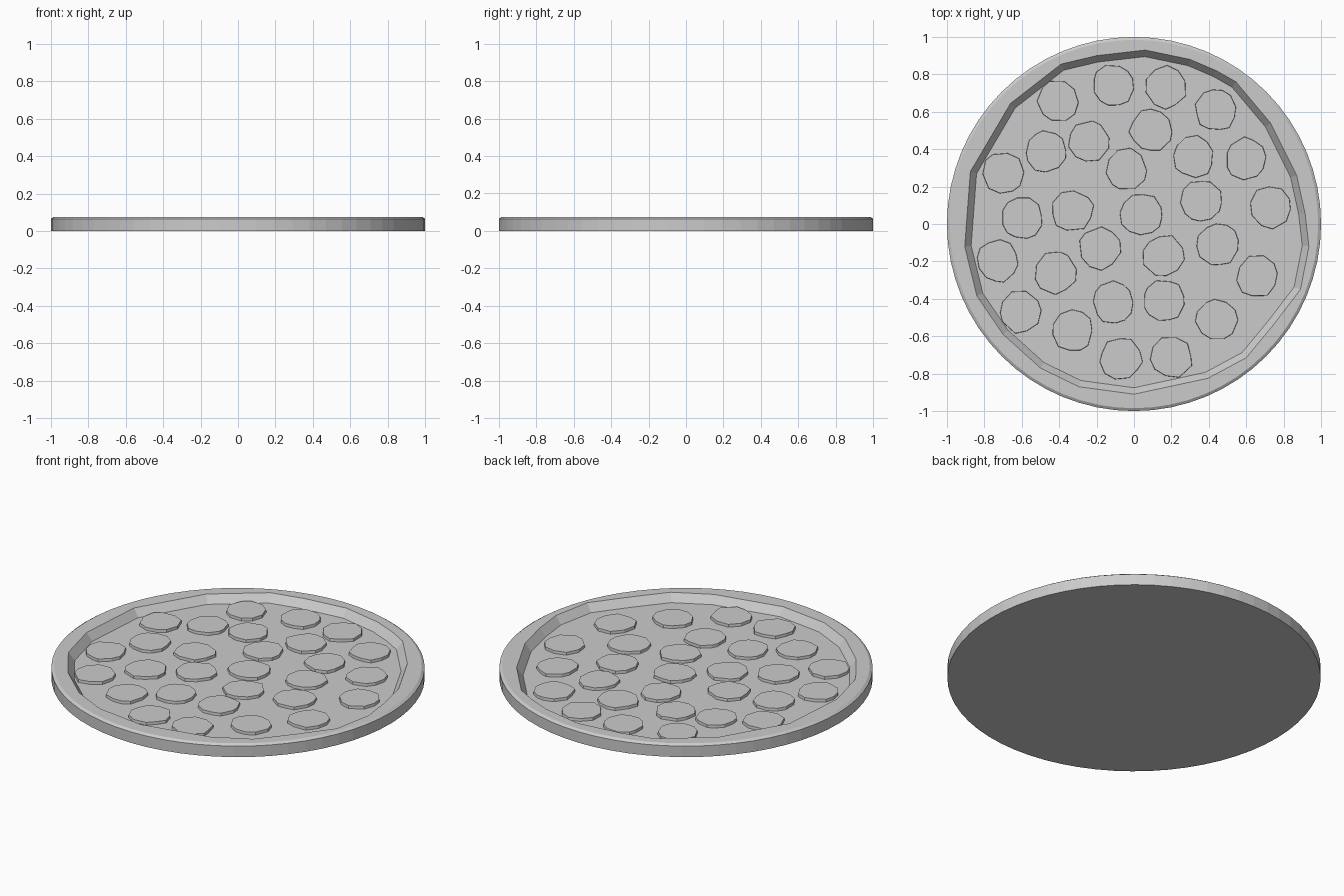
import bpy, bmesh, math, random
from mathutils import Vector

cube = bpy.data.objects.get("Cube")
if cube:
    bpy.data.objects.remove(cube)

random.seed(4)
SEGMENTS = 64
TOP, FLOOR, STONE_TOP = 0.075, 0.03, 0.046

stone_grey = bpy.data.materials.new("stone grey")
stone_grey.use_nodes = True
colour = (0.6, 0.6, 0.6, 1)
stone_grey.diffuse_color = colour
stone_grey.node_tree.nodes["Principled BSDF"].inputs["Base Color"].default_value = colour


def circle(radius):
    angles = [math.tau * i / SEGMENTS for i in range(SEGMENTS)]
    return [(radius * math.cos(a), radius * math.sin(a)) for a in angles]


def add_ring(bm, outline, z):
    return [bm.verts.new((x, y, z)) for x, y in outline]


def join_rings(bm, lower, upper):
    count = len(lower)
    for i in range(count):
        j = (i + 1) % count
        bm.faces.new((lower[i], lower[j], upper[j], upper[i]))


def finish(bm, name):
    bmesh.ops.recalc_face_normals(bm, faces=bm.faces[:])
    mesh = bpy.data.meshes.new(name)
    bm.to_mesh(mesh)
    bm.free()
    mesh.materials.append(stone_grey)
    obj = bpy.data.objects.new(name, mesh)
    bpy.context.collection.objects.link(obj)
    return obj


# Irregular outline of the sunken floor, counter-clockwise from the back
recess = [(.06, .93), (-.2, .9), (-.39, .855), (-.66, .645), (-.875, .28),
          (-.905, -.12), (-.84, -.385), (-.7, -.59), (-.5, -.77), (-.295, -.87),
          (0, -.91), (.395, -.825), (.6, -.715), (.745, -.54), (.89, -.35),
          (.935, -.12), (.915, .055), (.87, .26), (.73, .54), (.545, .76),
          (.44, .82), (.3, .88)]

# Round base: bevelled disc with a sloped recess
bm = bmesh.new()
bottom = add_ring(bm, circle(1), 0)
shoulder = add_ring(bm, circle(1), 0.065)
rim = add_ring(bm, circle(0.985), TOP)
lip = add_ring(bm, recess, TOP)
floor = add_ring(bm, [(x * 0.962, y * 0.962) for x, y in recess], FLOOR)
bm.faces.new(bottom[::-1])
join_rings(bm, bottom, shoulder)
join_rings(bm, shoulder, rim)
join_rings(bm, floor, lip)
bm.faces.new(floor)
border = [bm.edges.get((ring[i - 1], ring[i]))
          for ring in (rim, lip) for i in range(len(ring))]
bmesh.ops.triangle_fill(bm, edges=border, use_beauty=True, normal=Vector((0, 0, 1)))
finish(bm, "round_base")

# Flat cobbles scattered over the floor
cobbles = [(-.41, .66), (-.11, .74), (.17, .73), (.44, .61), (-.47, .39),
           (-.24, .44), (.09, .5), (.32, .36), (.6, .35), (-.7, .27),
           (-.04, .29), (-.6, .03), (-.33, .07), (.04, .05), (.36, .12),
           (.73, .09), (-.73, -.2), (-.42, -.26), (-.18, -.13), (.16, -.17),
           (.45, -.11), (.66, -.28), (-.61, -.47), (-.11, -.42), (.16, -.41),
           (.44, -.51), (-.33, -.57), (-.07, -.72), (.2, -.71)]


def add_cobble(number, x, y):
    sides = random.choice((10, 11, 12))
    turn = random.uniform(0, math.tau)
    outline = []
    for i in range(sides):
        angle = turn + math.tau * (i + random.uniform(-.2, .2)) / sides
        radius = random.uniform(.106, .12)
        outline.append((radius * math.cos(angle), radius * math.sin(angle)))
    bm = bmesh.new()
    lower = add_ring(bm, outline, FLOOR - 0.005)
    upper = add_ring(bm, [(u * .98, v * .98) for u, v in outline], STONE_TOP)
    join_rings(bm, lower, upper)
    bm.faces.new(lower[::-1])
    bm.faces.new(upper)
    finish(bm, f"cobble_{number}").location = (x, y, 0)


for number, (x, y) in enumerate(cobbles, 1):
    add_cobble(number, x, y)
